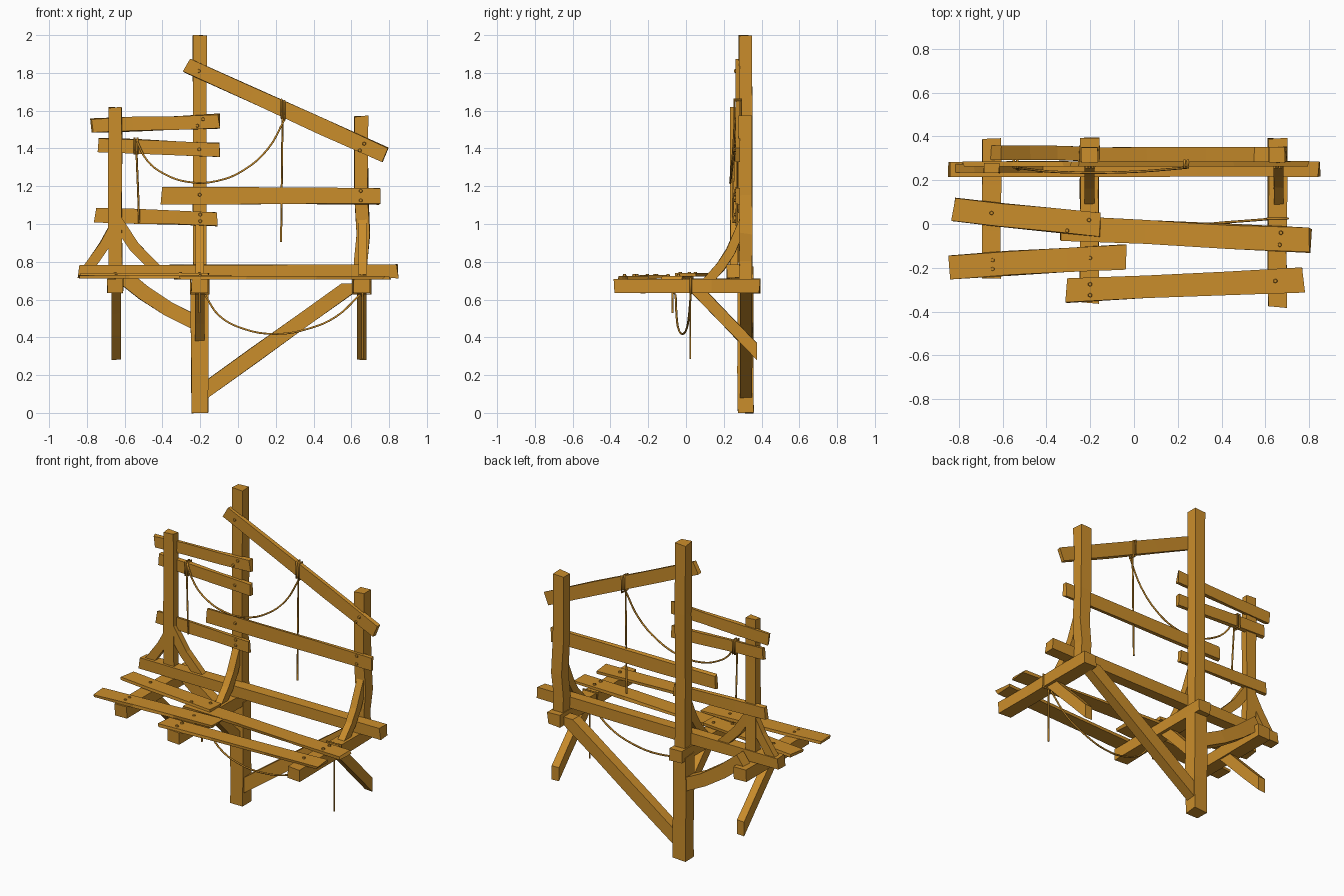
import bpy, bmesh, random
from mathutils import Vector

random.seed(4)
if "Cube" in bpy.data.objects:
    bpy.data.objects.remove(bpy.data.objects["Cube"])

wood = bpy.data.materials.new("warm_wood")
wood.use_nodes = True
colour = (0.59, 0.266, 0.024, 1)
wood.diffuse_color = colour
wood.node_tree.nodes["Principled BSDF"].inputs["Base Color"].default_value = colour

X, Y, Z = Vector((1, 0, 0)), Vector((0, 1, 0)), Vector((0, 0, 1))


def finish(name, bm):
    bmesh.ops.recalc_face_normals(bm, faces=bm.faces)
    mesh = bpy.data.meshes.new(name)
    bm.to_mesh(mesh)
    bm.free()
    mesh.materials.append(wood)
    obj = bpy.data.objects.new(name, mesh)
    bpy.context.collection.objects.link(obj)
    return obj


def beam(name, path, width, depth, normal, wear=0.003, cuts=(None, None)):
    """Rough-hewn timber along a path; depth runs along normal, cuts set the end directions."""
    pts = [Vector(p) for p in path]
    if len(pts) == 2:
        a, b = pts
        pts = [a, a.lerp(b, 0.33), a.lerp(b, 0.67), b]
    bm = bmesh.new()
    rings = []
    last = len(pts) - 1
    for i, p in enumerate(pts):
        tangent = (pts[min(i + 1, last)] - pts[max(i - 1, 0)]).normalized()
        side = normal.cross(tangent).normalized()
        cut = cuts[0] if i == 0 else cuts[1] if i == last else None
        if cut:
            side = cut / cut.dot(side)
        ring = []
        for u, v in ((-1, -1), (1, -1), (1, 1), (-1, 1)):
            w = width / 2 + random.uniform(-wear, wear)
            d = depth / 2 + random.uniform(-wear, wear) * min(1, depth * 8)
            shift = tangent * random.uniform(-wear, wear) * 2 if not cut else Vector()
            ring.append(bm.verts.new(p + side * u * w + normal * v * d + shift))
        rings.append(ring)
    for r, s in zip(rings, rings[1:]):
        for k in range(4):
            bm.faces.new((r[k], r[(k + 1) % 4], s[(k + 1) % 4], s[k]))
    bm.faces.new(rings[0])
    bm.faces.new(rings[-1])
    return finish(name, bm)


def rope(name, path, smooth=True, closed=False):
    curve = bpy.data.curves.new(name, "CURVE")
    curve.dimensions = "3D"
    curve.bevel_depth = 0.0055
    curve.bevel_resolution = 1
    curve.use_fill_caps = True
    curve.resolution_u = 4
    spline = curve.splines.new("BEZIER" if smooth else "POLY")
    points = spline.bezier_points if smooth else spline.points
    points.add(len(path) - 1)
    for q, p in zip(points, path):
        if smooth:
            q.co = p
            q.handle_left_type = q.handle_right_type = "AUTO"
        else:
            q.co = (*p, 1)
    spline.use_cyclic_u = closed
    curve.materials.append(wood)
    obj = bpy.data.objects.new(name, curve)
    bpy.context.collection.objects.link(obj)
    bpy.ops.object.select_all(action="DESELECT")
    obj.select_set(True)
    bpy.context.view_layer.objects.active = obj
    bpy.ops.object.convert(target="MESH")


def bolts(name, places, axis):
    bm = bmesh.new()
    turn = axis.to_track_quat("Z", "Y").to_matrix().to_4x4()
    for p in places:
        new = bmesh.ops.create_cone(bm, cap_ends=True, segments=6, radius1=0.011,
                                    radius2=0.008, depth=0.012, matrix=turn)
        bmesh.ops.translate(bm, verts=new["verts"], vec=p)
    finish(name, bm)


# Upright posts
beam("centre_post_lower", [(-0.203, 0.315, 0), (-0.203, 0.315, 0.66)], 0.09, 0.085, Y)
beam("centre_post_upper", [(-0.203, 0.315, 0.65), (-0.203, 0.315, 2)], 0.072, 0.07, Y)
beam("right_post", [(0.655, 0.315, 0.66), (0.65, 0.315, 0.8), (0.662, 0.318, 0.95),
                    (0.652, 0.315, 1.15), (0.652, 0.315, 1.57)], 0.072, 0.07, Y)
beam("left_post", [(-0.65, 0.255, 0.77), (-0.65, 0.255, 1.62)], 0.07, 0.045, Y)

# Floor joists and the long sill across them
for name, x, front in (("left", -0.65, -0.245), ("centre", -0.203, -0.36), ("right", 0.655, -0.38)):
    beam(name + "_joist", [(x, front, 0.672), (x, 0.39, 0.672)], 0.085, 0.075, Z)
beam("long_sill", [(-0.845, 0.25, 0.748), (0.845, 0.25, 0.75)], 0.07, 0.07, Y)

# Braces below the joists, cut upright at the back end
for name, x, y, z in (("left", -0.645, 0.375, 0.325), ("centre", -0.203, 0.285, 0.415),
                      ("right", 0.655, 0.375, 0.325)):
    beam(name + "_under_brace", [(x, 0.055, 0.655), (x, y, z)], 0.062, 0.05, X, 0.002, (Y, Z))

# Curved knee braces from joist to post
for name, x in (("centre", -0.203), ("right", 0.66)):
    beam(name + "_knee_brace", [(x, 0.115, 0.7), (x, 0.185, 0.775), (x, 0.235, 0.855),
                                (x, 0.285, 0.965)], 0.05, 0.045, X, 0.002, (Y, Z))

# Braces beside the left post
beam("left_post_outer_brace", [(-0.79, 0.255, 0.77), (-0.705, 0.255, 0.89),
                               (-0.635, 0.255, 1.02)], 0.055, 0.04, Y, 0.002, (X, Z))
beam("left_post_inner_brace", [(-0.635, 0.255, 1.01), (-0.55, 0.255, 0.88),
                               (-0.44, 0.255, 0.77)], 0.055, 0.04, Y, 0.002, (Z, X))

# Sloping braces down to the centre post
beam("lower_left_brace", [(-0.63, 0.325, 0.74), (-0.5, 0.325, 0.635), (-0.37, 0.325, 0.55),
                          (-0.22, 0.32, 0.475)], 0.08, 0.065, Y, 0.002, (None, Z))
beam("lower_right_brace", [(-0.18, 0.318, 0.115), (0.615, 0.318, 0.685)], 0.08, 0.065, Y,
     0.002, (Z, X))

# Rail boards on the back frame
for name, a, b, w in (
        ("top_left_board", (-0.775, 1.52), (-0.1, 1.545), 0.075),
        ("second_left_board", (-0.745, 1.42), (-0.1, 1.393), 0.072),
        ("low_left_board", (-0.758, 1.047), (-0.11, 1.028), 0.074),
        ("middle_rail", (-0.405, 1.15), (0.748, 1.148), 0.085),
        ("sloping_rail", (-0.27, 1.84), (0.78, 1.365), 0.082)):
    beam(name, [(a[0], 0.274, a[1]), (b[0], 0.274, b[1])], w, 0.024, Y, 0.004)

# Floor planks
for name, a, b, z in (
        ("rear_left_plank", (-0.83, 0.065), (-0.155, -0.005), 0.731),
        ("rear_right_plank", (-0.335, -0.02), (0.805, -0.075), 0.716),
        ("front_left_plank", (-0.84, -0.195), (-0.04, -0.15), 0.72),
        ("front_right_plank", (-0.31, -0.305), (0.768, -0.255), 0.716)):
    beam(name, [(a[0], a[1], z), (b[0], b[1], z)], 0.108, 0.018, Z, 0.005)

# Bolt heads
bolts("rail_bolts", [(x, 0.26, z) for x, z in (
    (-0.207, 1.81), (0.645, 1.39), (0.668, 1.425), (-0.185, 1.555), (-0.215, 1.52),
    (-0.205, 1.395), (-0.203, 1.155), (0.65, 1.175), (0.65, 1.125), (-0.2, 1.05),
    (-0.2, 1.015))], -Y)
bolts("left_plank_bolts", [(x, y, 0.741) for x, y in ((-0.65, 0.05), (-0.205, 0.018),
                                                      (-0.305, -0.03))], Z)
bolts("plank_bolts", [(x, y, 0.728) for x, y in (
    (-0.645, -0.165), (-0.645, -0.205), (-0.2, -0.155), (-0.2, -0.275), (-0.2, -0.325),
    (0.67, -0.04), (0.665, -0.095), (0.645, -0.26))], Z)

# Upper rope: loops over the rails, hanging swag and loose ends
for i, (x, low, high) in enumerate(((0.23, 1.56, 1.66), (0.246, 1.55, 1.652),
                                    (-0.548, 1.37, 1.455), (-0.532, 1.37, 1.455))):
    rope("rail_loop_%d" % (i + 1), [(x, 0.256, low), (x, 0.256, high),
                                    (x, 0.292, high), (x, 0.292, low)], False, True)
rope("upper_swag", [(0.245, 0.258, 1.55), (0.16, 0.25, 1.4), (0.03, 0.24, 1.285),
                    (-0.11, 0.235, 1.228), (-0.26, 0.235, 1.222), (-0.39, 0.24, 1.265),
                    (-0.48, 0.25, 1.335), (-0.54, 0.258, 1.45)])
rope("right_loose_end", [(0.236, 0.268, 1.58), (0.228, 0.27, 0.905)], False)
rope("left_loose_end", [(-0.54, 0.256, 1.44), (-0.53, 0.25, 1.2), (-0.523, 0.248, 1.005)], False)

# Lower rope: loops round the joists, swag and loose ends
for name, x, y in (("centre", -0.203, -0.06), ("right", 0.655, 0.025)):
    rope(name + "_joist_loop", [(x - 0.048, y, 0.63), (x + 0.048, y, 0.63),
                                (x + 0.048, y, 0.714), (x - 0.048, y, 0.714)], False, True)
rope("lower_swag", [(-0.175, -0.055, 0.625), (-0.1, -0.05, 0.515), (0.03, -0.04, 0.445),
                    (0.2, -0.018, 0.418), (0.37, 0.003, 0.445), (0.52, 0.015, 0.51),
                    (0.645, 0.025, 0.625)])
rope("centre_joist_loose_end", [(-0.203, -0.072, 0.64), (-0.203, -0.072, 0.53)], False)
rope("right_joist_loose_end", [(0.66, 0.022, 0.64), (0.66, 0.022, 0.285)], False)
